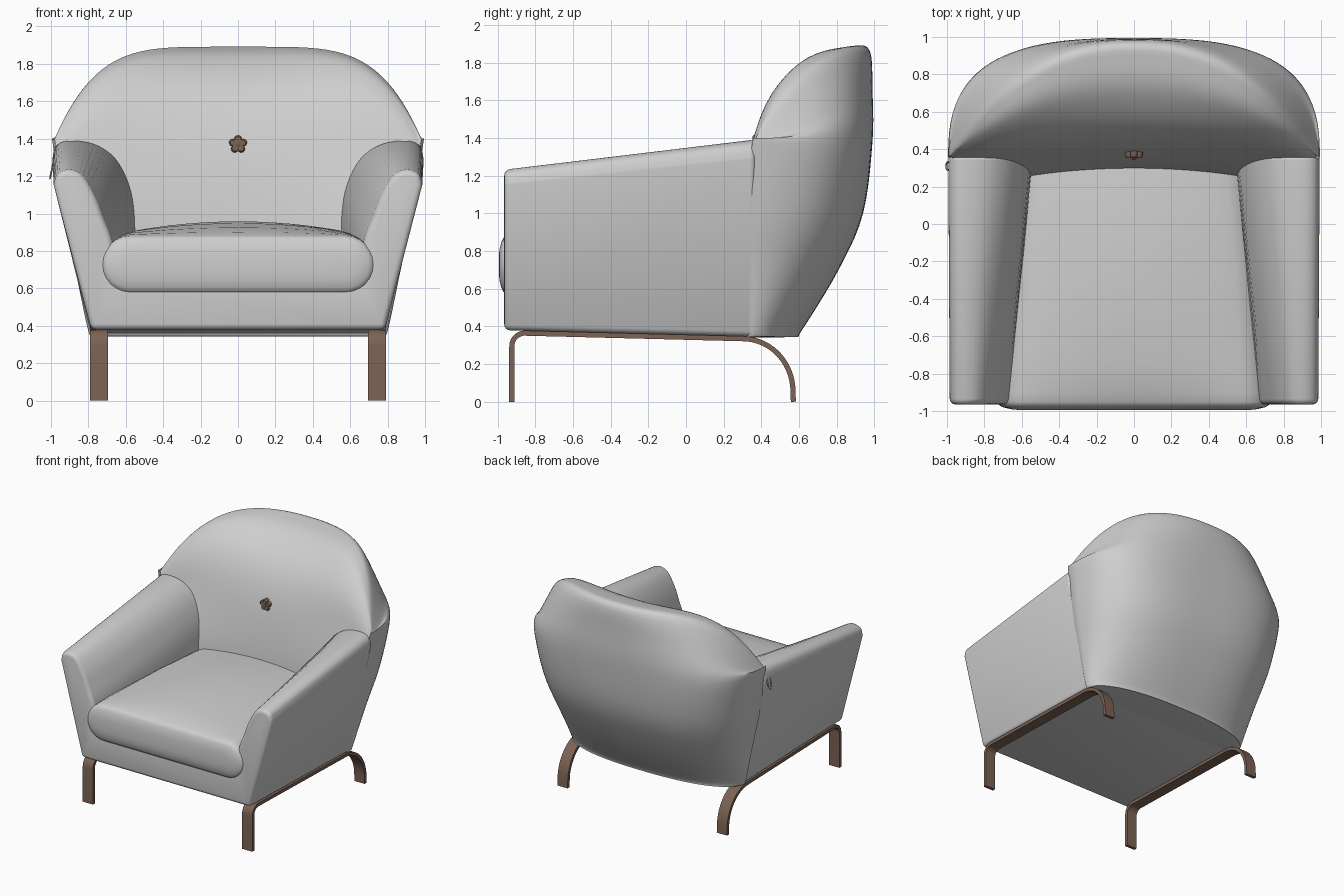
import bpy, bmesh, math
from mathutils import Vector

if "Cube" in bpy.data.objects:
    bpy.data.objects.remove(bpy.data.objects["Cube"])


def material(name, rgb):
    m = bpy.data.materials.new(name)
    m.diffuse_color = (*rgb, 1)
    m.use_nodes = True
    m.node_tree.nodes["Principled BSDF"].inputs["Base Color"].default_value = m.diffuse_color
    return m


FABRIC = material("light grey fabric", (0.62, 0.62, 0.62))
WOOD = material("brown wood", (0.20, 0.125, 0.09))


def finish(name, bm, mat, bevel=0, angle=40):
    bmesh.ops.recalc_face_normals(bm, faces=bm.faces)
    me = bpy.data.meshes.new(name)
    bm.to_mesh(me)
    bm.free()
    ob = bpy.data.objects.new(name, me)
    bpy.context.collection.objects.link(ob)
    me.materials.append(mat)
    bpy.ops.object.select_all(action='DESELECT')
    ob.select_set(True)
    bpy.context.view_layer.objects.active = ob
    if bevel:
        mod = ob.modifiers.new("soft edges", 'BEVEL')
        mod.width, mod.segments = bevel, 4
        mod.limit_method, mod.angle_limit = 'ANGLE', math.radians(50)
        bpy.ops.object.modifier_apply(modifier=mod.name)
    bpy.ops.object.shade_smooth_by_angle(angle=math.radians(angle))
    return ob


def loft(name, rings, mat, bevel=0, angle=40):
    """Skin closed rings of equal length and cap both ends."""
    bm = bmesh.new()
    vs = [[bm.verts.new(p) for p in r] for r in rings]
    n = len(vs[0])
    for a, b in zip(vs, vs[1:]):
        for i in range(n):
            j = (i + 1) % n
            bm.faces.new((a[i], a[j], b[j], b[i]))
    bm.faces.new(vs[0])
    bm.faces.new(vs[-1])
    return finish(name, bm, mat, bevel, angle)


def spline(pts, steps):
    """Catmull-Rom through points of any dimension."""
    out = []
    ext = [pts[0], *pts, pts[-1]]
    for k in range(len(pts) - 1):
        p0, p1, p2, p3 = ext[k:k + 4]
        for s in range(steps):
            t = s / steps
            out.append([0.5 * (2 * b + (c - a) * t + (2 * a - 5 * b + 4 * c - d) * t * t
                               + (3 * b - a - 3 * c + d) * t ** 3)
                        for a, b, c, d in zip(p0, p1, p2, p3)])
    out.append(list(pts[-1]))
    return out


# Base and arms: one U-shaped section, growing taller and thicker to the back
front = spline([(.985, 1.15), (.965, 1.21), (.90, 1.232), (.83, 1.20), (.765, 1.09),
                (.72, .97), (.68, .87), (.655, .75)], 4)
rear = spline([(.993, 1.29), (.975, 1.36), (.91, 1.392), (.77, 1.375), (.655, 1.30),
               (.575, 1.16), (.545, 1.0), (.54, .75)], 4)


def u_section(y, arm, bottom, inner):
    half = [(.785, bottom), *arm, (inner, .64)]
    full = half + [(-x, z) for x, z in reversed(half)]
    return [(x, y, z) for x, z in full]


loft("base_and_arms", [u_section(-.965, front, .38, .65), u_section(.37, rear, .345, .54)],
     FABRIC, .03)

# Backrest shell: end x, y, z, centre y, z, plan exponents; inside bottom, over ridge, to underside
rows = [(.75, .30, .50, .30, .50, 2, 1),
        (.85, .21, .90, .295, .90, 2, 1),
        (.95, .33, 1.30, .375, 1.36, 2, 1),
        (.97, .35, 1.35, .50, 1.65, 2.2, 1),
        (.975, .36, 1.37, .70, 1.83, 2.2, 1),
        (.98, .365, 1.39, .88, 1.885, 2.2, 1),
        (.985, .365, 1.39, .975, 1.865, 2.3, .85),
        (.99, .36, 1.38, .99, 1.65, 2.6, .5),
        (.99, .355, 1.37, .99, 1.38, 3, .36),
        (.935, .35, 1.0, .94, 1.0, 3, .4),
        (.87, .35, .70, .81, .70, 2.8, .45),
        (.805, .35, .39, .615, .38, 2.4, .5),
        (.78, .34, .345, .57, .345, 2.4, .5),
        (.75, .30, .345, .30, .345, 2, 1)]
params = spline(rows, 5)
rings = []
for i in range(57):
    s = math.sin(math.pi * (i / 56 - .5))
    u = min(abs(s), 1)
    rings.append([(xe * s, ye + (yc - ye) * max(0, 1 - u ** a) ** b,
                   ze + (zc - ze) * (1 - u ** 4.7))
                  for xe, ye, ze, yc, zc, a, b in params])
loft("backrest", rings, FABRIC, 0, 60)


# Seat cushion: rounded bar section with a domed front and a crowned top
def cushion_ring(y, inset, crown, half_w):
    r = .153 - inset
    w = half_w - inset
    pts = []
    for side, start in ((1, -90), (-1, 90)):
        for k in range(13):
            t = math.radians(start + 15 * k)
            pts.append((side * (w - r) + r * math.cos(t), r * math.sin(t)))
        for k in range(1, 12):
            pts.append((side * (w - r) * (1 - k / 6), side * r))
    return [(x, y, .727 + z + (crown * (1 - (x / half_w) ** 2) if z > 0 else 0) * max(z, 0) / r)
            for x, z in pts]


loft("seat_cushion", [cushion_ring(*c) for c in (
    (-.994, .11, 0, .73), (-.990, .07, 0, .73), (-.980, .03, 0, .73), (-.968, .008, 0, .73),
    (-.95, 0, 0, .73), (-.90, 0, .02, .73), (-.75, 0, .045, .725), (-.5, 0, .068, .71),
    (-.2, 0, .078, .69), (.1, 0, .07, .66), (.33, 0, .05, .64))], FABRIC, 0, 50)

# Bent legs: a flat bar forming the front leg, side rail and curved rear leg
path = [Vector((-.925, 0)), Vector((-.925, .29))]
path += [Vector((-.855 - .07 * math.cos(t), .295 + .07 * math.sin(t)))
         for t in (math.radians(12 * k) for k in range(1, 8))]
path += [Vector((.30 + .268 * math.sin(t), .055 + .28 * math.cos(t)))
         for t in (math.radians(6 * k) for k in range(0, 16))]
path.append(Vector((.570, 0)))
for side, name in ((-1, "left_leg_frame"), (1, "right_leg_frame")):
    bars = []
    for i, p in enumerate(path):
        d = (path[min(i + 1, len(path) - 1)] - path[max(i - 1, 0)]).normalized()
        n = Vector((-d.y, d.x)) * .0135
        bars.append([(side * x, q.x, max(q.y, 0)) for x, q in
                     ((.695, p - n), (.79, p - n), (.79, p + n), (.695, p + n))])
    loft(name, bars, WOOD)

# Flower button: five-lobed disc with a raised centre
lobes = []
for y, scale in ((.39, 1), (.362, 1), (.354, .85)):
    ring = []
    for k in range(60):
        t = 2 * math.pi * k / 60
        r = scale * (.030 + .019 * abs(math.cos(2.5 * (t - math.pi / 2))) ** .6)
        ring.append((r * math.cos(t), y, 1.37 + r * math.sin(t)))
    lobes.append(ring)
loft("flower_button", lobes, WOOD)
loft("button_centre", [[(r * math.cos(k * math.pi / 8), y, 1.37 + r * math.sin(k * math.pi / 8))
                        for k in range(16)] for y, r in ((.36, .014), (.348, .014), (.345, .009))],
     WOOD)

# Zip pull: a small stretched loop hanging on the left side
bpy.ops.mesh.primitive_torus_add(major_radius=.022, minor_radius=.005, major_segments=24,
                                 minor_segments=8, location=(-.992, .31, 1.25),
                                 rotation=(0, math.radians(102), 0))
pull = bpy.context.object
pull.name = "zip_pull"
pull.scale = (2.6, 1, 1)
pull.data.materials.append(FABRIC)
bpy.ops.object.shade_smooth_by_angle()
